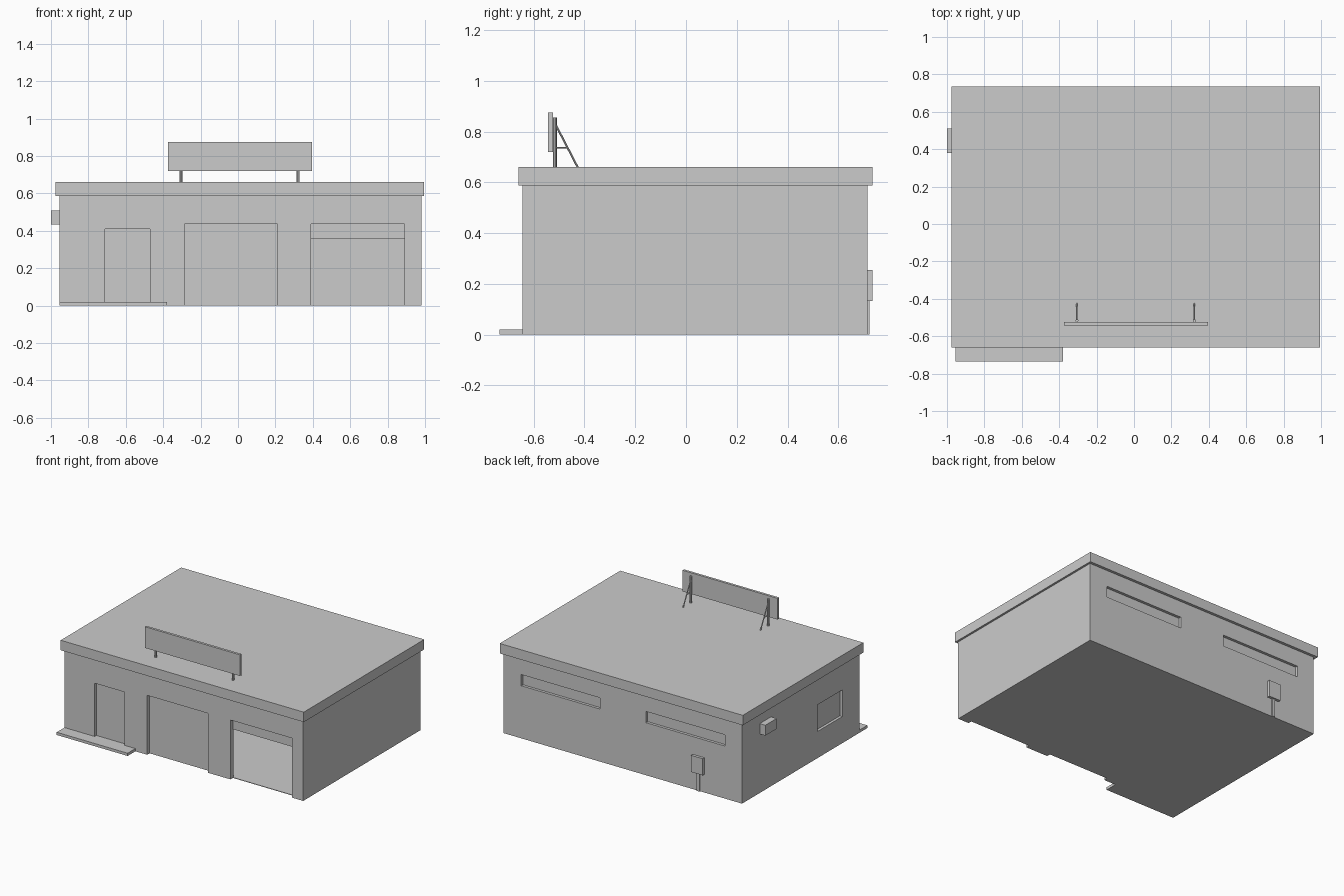
import bpy, bmesh
from mathutils import Vector

if "Cube" in bpy.data.objects:
    bpy.data.objects.remove(bpy.data.objects["Cube"])


def boxes(name, *bounds):
    """One object made of axis-aligned boxes (x0, x1, y0, y1, z0, z1)."""
    bm = bmesh.new()
    for x0, x1, y0, y1, z0, z1 in bounds:
        verts = bmesh.ops.create_cube(bm, size=1)["verts"]
        bmesh.ops.scale(bm, vec=(x1 - x0, y1 - y0, z1 - z0), verts=verts)
        bmesh.ops.translate(bm, vec=((x0 + x1) / 2, (y0 + y1) / 2, (z0 + z1) / 2), verts=verts)
    mesh = bpy.data.meshes.new(name)
    bm.to_mesh(mesh)
    bm.free()
    ob = bpy.data.objects.new(name, mesh)
    bpy.context.collection.objects.link(ob)
    return ob


def rod(name, a, b, radius, sides=8):
    a, b = Vector(a), Vector(b)
    bpy.ops.mesh.primitive_cylinder_add(vertices=sides, radius=radius, depth=(b - a).length,
                                        location=(a + b) / 2)
    ob = bpy.context.object
    ob.name = name
    ob.rotation_euler = (b - a).to_track_quat('Z', 'Y').to_euler()
    return ob


def cut(target, name, *bounds):
    cutter = boxes(name, *bounds)
    cutter.hide_render = True
    cutter.hide_viewport = False
    mod = target.modifiers.new(name, 'BOOLEAN')
    mod.operation = 'DIFFERENCE'
    mod.solver = 'EXACT'
    mod.object = cutter
    bpy.context.view_layer.objects.active = target
    bpy.ops.object.modifier_apply(modifier=name)
    bpy.data.objects.remove(cutter)


# Hollow building shell
X0, X1, Y0, Y1 = -0.955, 0.98, -0.645, 0.715
T = 0.035
walls = boxes("walls", (X0, X1, Y0, Y1, 0, 0.59))
cut(walls, "room", (X0 + T, X1 - T, Y0 + T, Y1 - T, 0.004, 0.58))

# Recessed entrance, garage bays and windows
cut(walls, "recesses",
    (-0.71, -0.47, Y0 - 0.1, Y0 + 0.02, 0.02, 0.41),
    (-0.285, 0.21, Y0 - 0.1, Y0 + 0.028, -0.1, 0.435),
    (0.39, 0.89, Y0 - 0.1, Y0 + 0.028, -0.1, 0.435),
    (0.195, 0.835, Y1 - 0.02, Y1 + 0.1, 0.385, 0.467),
    (-0.815, -0.175, Y1 - 0.02, Y1 + 0.1, 0.385, 0.467),
    (X0 - 0.1, X0 + 0.02, -0.445, -0.16, 0.195, 0.39))

# Partly raised door leaves the right bay open
cut(walls, "bay_opening", (0.39, 0.89, Y0 + 0.01, Y0 + 0.1, 0.004, 0.357))

# Overhanging flat roof and entrance step
boxes("roof", (-0.975, 0.995, -0.66, 0.735, 0.587, 0.66))
boxes("entrance_step", (X0, -0.38, -0.735, Y0, 0, 0.02))

# Wall fittings
boxes("air_unit", (-1.0, X0, 0.38, 0.51, 0.432, 0.508))
boxes("meter_box", (-0.65, -0.555, Y1, 0.735, 0.133, 0.255))
boxes("meter_conduit", (-0.615, -0.59, Y1, 0.723, 0, 0.133))

# Rooftop sign on two braced posts
boxes("sign_board", (-0.375, 0.395, -0.543, -0.525, 0.72, 0.875))
for side, x in (("left", -0.305), ("right", 0.322)):
    rod(f"sign_post_{side}", (x, -0.517, 0.65), (x, -0.517, 0.855), 0.008)
    rod(f"sign_brace_{side}", (x, -0.515, 0.83), (x, -0.426, 0.658), 0.004)
    rod(f"sign_strut_{side}", (x, -0.515, 0.737), (x, -0.468, 0.737), 0.003)
